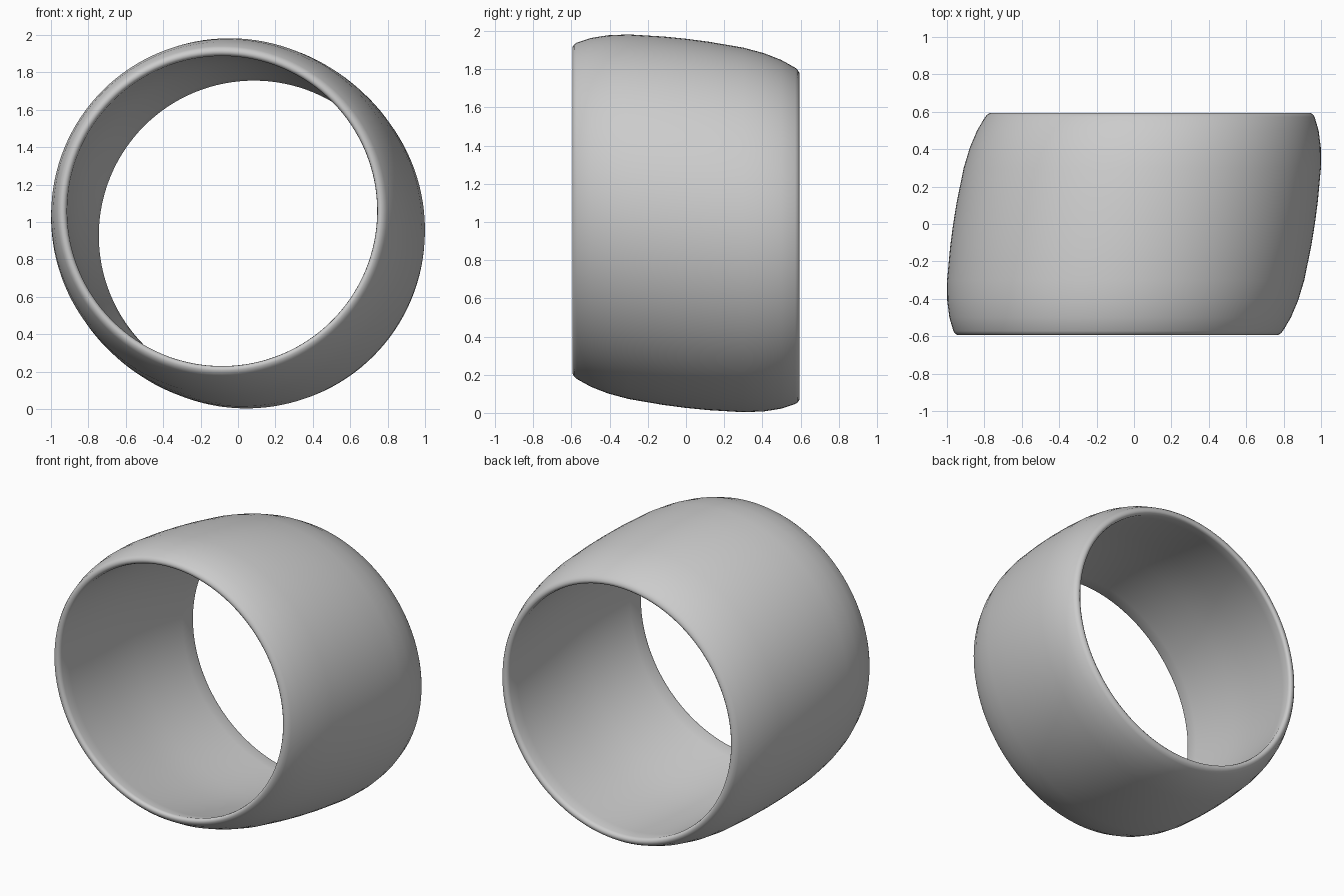
import bpy, bmesh, math

if "Cube" in bpy.data.objects:
    bpy.data.objects.remove(bpy.data.objects["Cube"])

SEGMENTS = 128
SHEAR_X, SHEAR_Z = 0.148, -0.115   # sideways drift of the ring centre along y
CENTRE_Z = 0.993

# Half cross-section (radius, y): outer belly -> rounded rim -> inner wall
half = [(0.967, 0.0), (0.965, 0.12), (0.955, 0.30), (0.938, 0.41), (0.913, 0.50),
        (0.881, 0.572), (0.870, 0.586), (0.856, 0.594), (0.843, 0.594),
        (0.833, 0.586), (0.829, 0.572), (0.837, 0.50), (0.855, 0.30),
        (0.866, 0.12), (0.868, 0.0)]
# Mirror to the front side to close the loop
profile = half + [(r, -y) for r, y in reversed(half[1:-1])]

# Slanted barrel-shaped band: spin the profile round y, sliding the centre
bm = bmesh.new()
rings = []
for i in range(SEGMENTS):
    a = 2 * math.pi * i / SEGMENTS
    rings.append([bm.verts.new((r * math.cos(a) + SHEAR_X * y, y,
                                CENTRE_Z + r * math.sin(a) + SHEAR_Z * y))
                  for r, y in profile])
n = len(profile)
for i in range(SEGMENTS):
    p, q = rings[i], rings[(i + 1) % SEGMENTS]
    for j in range(n):
        k = (j + 1) % n
        bm.faces.new((p[j], p[k], q[k], q[j])).smooth = True
bmesh.ops.recalc_face_normals(bm, faces=bm.faces)
mesh = bpy.data.meshes.new("ring_band")
bm.to_mesh(mesh)
bm.free()
band = bpy.data.objects.new("ring_band", mesh)
bpy.context.collection.objects.link(band)
